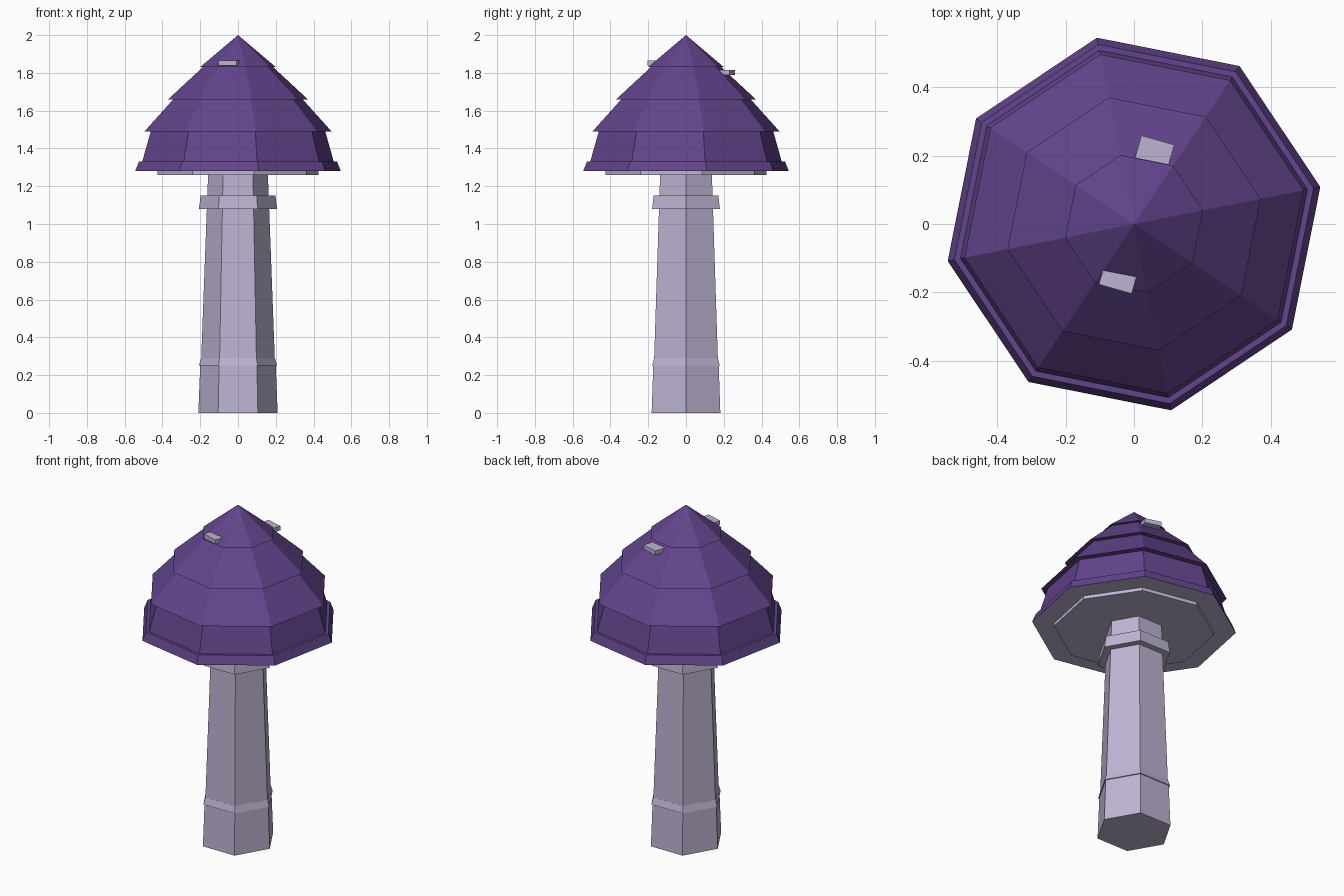
import bpy, bmesh, math

if "Cube" in bpy.data.objects:
    bpy.data.objects.remove(bpy.data.objects["Cube"])


def material(name, rgb):
    m = bpy.data.materials.new(name)
    m.diffuse_color = (*rgb, 1)
    m.use_nodes = True
    m.node_tree.nodes["Principled BSDF"].inputs["Base Color"].default_value = m.diffuse_color
    return m


PURPLE = material("cap purple", (0.122, 0.058, 0.262))
PALE = material("pale lavender", (0.515, 0.456, 0.644))


def finish(name, bm, mats):
    bmesh.ops.recalc_face_normals(bm, faces=bm.faces[:])
    me = bpy.data.meshes.new(name)
    bm.to_mesh(me)
    bm.free()
    for m in mats:
        me.materials.append(m)
    ob = bpy.data.objects.new(name, me)
    bpy.context.collection.objects.link(ob)
    return ob


def stack(name, sides, turn, profile, mats):
    """Closed faceted solid from (radius, z) rings, bottom to top."""
    bm = bmesh.new()
    rings = []
    for r, z in profile:
        if r == 0:
            rings.append([bm.verts.new((0, 0, z))] * sides)
            continue
        angles = [math.radians(turn + 360 * i / sides) for i in range(sides)]
        rings.append([bm.verts.new((r * math.cos(a), r * math.sin(a), z)) for a in angles])
    for lo, hi in zip(rings, rings[1:]):
        for i in range(sides):
            j = (i + 1) % sides
            quad = [lo[i], lo[j], hi[j], hi[i]]
            bm.faces.new(list(dict.fromkeys(quad)))
    base = bm.faces.new(rings[0][::-1])
    base.material_index = len(mats) - 1     # the underside takes the last colour
    if profile[-1][0] > 0:
        bm.faces.new(rings[-1])
    return finish(name, bm, mats)


def stem(name, profile):
    return stack(name, 6, 0, profile, [PALE])


def cap(name, profile, mats=(PURPLE,)):
    return stack(name, 8, 11.25, profile, mats)


# Six-sided stem with two collars
stem("stem_base", [(0.21, 0), (0.20, 0.25)])
stem("lower_collar", [(0.207, 0.25), (0.195, 0.29)])
stem("stem_shaft", [(0.195, 0.28), (0.158, 1.27)])
stem("upper_collar", [(0.207, 1.08), (0.198, 1.15)])

# Eight-sided cap: gill plate, rim and overlapping tiers
cap("gill_plate", [(0.435, 1.26), (0.435, 1.285)], [PALE])
cap("cap_rim", [(0.555, 1.28), (0.535, 1.33)], [PURPLE, PALE])
cap("cap_wall", [(0.517, 1.33), (0.468, 1.50)])
cap("cap_lower_tier", [(0.505, 1.49), (0.345, 1.665)])
cap("cap_middle_tier", [(0.377, 1.66), (0.185, 1.835)])
cap("cap_top", [(0.205, 1.83), (0, 2.0)])


# Flat pale flakes half sunk into the cap
def flake(name, x, y, z):
    bm = bmesh.new()
    bmesh.ops.create_cube(bm, size=1)
    ob = finish(name, bm, [PALE])
    ob.scale = (0.1, 0.1, 0.026)
    ob.rotation_euler.z = math.radians(-16)
    ob.location = (x, y, z)


flake("back_flake", 0.056, 0.197, 1.803)
flake("front_flake", -0.041, -0.142, 1.852)
